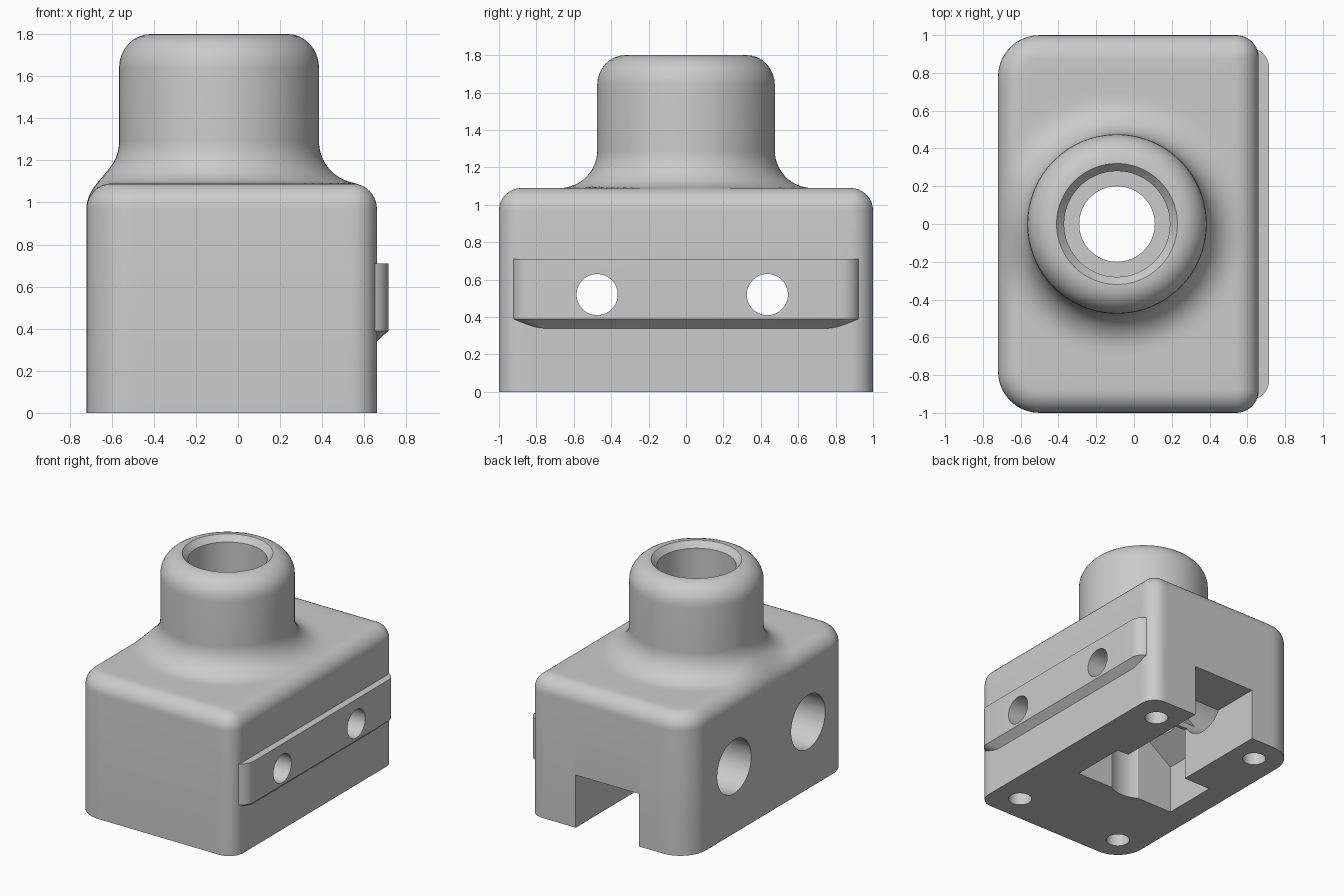
import bpy, bmesh
from math import sin, cos, pi, hypot, atan2, sqrt, radians

if "Cube" in bpy.data.objects:
    bpy.data.objects.remove(bpy.data.objects["Cube"])

AXIS_X = -0.09                      # neck axis
NECK_R, FLARE_R = 0.475, 0.2
TOP, ROUND = 1.09, 0.12

grey = bpy.data.materials.new("light_grey_plastic")
grey.use_nodes = True
grey.diffuse_color = (0.6, 0.6, 0.6, 1)
grey.node_tree.nodes["Principled BSDF"].inputs["Base Color"].default_value = (0.6, 0.6, 0.6, 1)


def loft(name, rings):
    """Skin a stack of equal-length rings and cap both ends."""
    bm = bmesh.new()
    rows = [[bm.verts.new(p) for p in ring] for ring in rings]
    n = len(rows[0])
    for a, b in zip(rows, rows[1:]):
        for i in range(n):
            j = (i + 1) % n
            bm.faces.new((a[i], a[j], b[j], b[i]))
    bm.faces.new(rows[0][::-1])
    bm.faces.new(rows[-1])
    bmesh.ops.recalc_face_normals(bm, faces=bm.faces)
    mesh = bpy.data.meshes.new(name)
    bm.to_mesh(mesh)
    bm.free()
    mesh.materials.append(grey)
    obj = bpy.data.objects.new(name, mesh)
    bpy.context.collection.objects.link(obj)
    return obj


def outline(x0, x1, hy, r_left, r_right, inset=0.0, arc=10, edge=32):
    """Rounded rectangle with evenly divided straight sides."""
    corners = [(x1, hy, r_right, 0), (x0, hy, r_left, 1),
               (x0, -hy, r_left, 2), (x1, -hy, r_right, 3)]
    arcs = []
    for x, y, r, q in corners:
        sx = 1 if x == x1 else -1
        sy = 1 if y > 0 else -1
        cx, cy = x - sx * max(r, inset + 0.005), y - sy * max(r, inset + 0.005)
        rr = max(r - inset, 0.005)
        arcs.append([(cx + rr * cos((q + k / arc) * pi / 2),
                      cy + rr * sin((q + k / arc) * pi / 2)) for k in range(arc + 1)])
    pts = []
    for i, a in enumerate(arcs):
        (ax, ay), (bx, by) = a[-1], arcs[(i + 1) % 4][0]
        pts += a + [(ax + (bx - ax) * k / edge, ay + (by - ay) * k / edge)
                    for k in range(1, edge)]
    return pts


def flare(x, y):
    """Height of the fillet between the top and the neck."""
    gap = NECK_R + FLARE_R - hypot(x - AXIS_X, y)
    return 0 if gap <= 0 else FLARE_R - sqrt(max(0, FLARE_R ** 2 - gap ** 2))


def lathe(name, profile, x, y, segments=64):
    return loft(name, [[(x + r * cos(2 * pi * i / segments), y + r * sin(2 * pi * i / segments), z)
                        for i in range(segments)] for r, z in profile])


def rod(name, x0, x1, y, z, r, segments=48):
    """Cylinder along x."""
    return loft(name, [[(x, y + r * cos(2 * pi * i / segments), z + r * sin(2 * pi * i / segments))
                        for i in range(segments)] for x in (x0, x1)])


def combine(target, other, operation):
    other.hide_render = True
    mod = target.modifiers.new(other.name, 'BOOLEAN')
    mod.operation, mod.object, mod.solver = operation, other, 'EXACT'
    bpy.context.view_layer.objects.active = target
    bpy.ops.object.modifier_apply(modifier=mod.name)
    bpy.data.objects.remove(other)


# Body: walls, rounded top edge, flared shoulder and neck in one skin
def body_outline(inset=0.0):
    return outline(-0.72, 0.66, 1.0, 0.22, 0.12, inset)


rings = [[(x, y, 0) for x, y in body_outline()]]
for k in range(9):
    a = k / 8 * pi / 2
    rings.append([(x, y, TOP - ROUND + ROUND * sin(a) + flare(x, y))
                  for x, y in body_outline(ROUND * (1 - cos(a)))])
rim = body_outline(ROUND)
angles = [atan2(y, x - AXIS_X) for x, y in rim]
for k in range(1, 19):
    t = 1 - (1 - k / 18) ** 2.5
    ring = []
    for (x, y), a in zip(rim, angles):
        px = x + t * (AXIS_X + NECK_R * cos(a) - x)
        py = y + t * (NECK_R * sin(a) - y)
        ring.append((px, py, TOP + flare(px, py)))
    rings.append(ring)
for k in range(9):
    b = k / 8 * pi / 2
    r, z = NECK_R - 0.15 * (1 - cos(b)), 1.64 + 0.16 * sin(b)
    rings.append([(AXIS_X + r * cos(a), r * sin(a), z) for a in angles])
body = loft("housing", rings)

# Side rail with a sloped underside
rail = loft("side_rail", [[(x, y, z) for x, y in outline(0.3, x1, hy, 0.02, 0.1, edge=2)]
                          for x1, hy, z in ((0.655, 0.85, 0.335), (0.715, 0.93, 0.39),
                                            (0.715, 0.93, 0.71))])
combine(body, rail, 'UNION')

# Stepped vertical bore
combine(body, lathe("bore", [(0.25, -0.1), (0.25, 0.56), (0.2, 0.56), (0.2, 0.95), (0.28, 0.95),
                             (0.28, 1.755), (0.338, 1.82)], AXIS_X, 0), 'DIFFERENCE')

# Cross bolt holes with wide counterbores
for y in (-0.475, 0.435):
    combine(body, rod("bolt_hole", -0.9, 0.9, y, 0.52, 0.11), 'DIFFERENCE')
    combine(body, rod("counterbore", -0.9, 0.2, y, 0.52, 0.21), 'DIFFERENCE')

# Pocket underneath with a tapered ceiling
pocket = [(-0.53, -0.1), (0.35, -0.1), (0.35, 0.38), (0.11, 0.55), (-0.29, 0.55), (-0.53, 0.38)]
combine(body, loft("pocket", [[(x, y, z) for x, z in pocket] for y in (-0.215, 0.23)]), 'DIFFERENCE')

# Slot from the pocket out through the back
slot = [(-0.295, -0.1), (0.25, -0.1), (0.25, 0.41), (-0.295, 0.41)]
combine(body, loft("slot", [[(x, y, z) for x, z in slot] for y in (0.1, 1.2)]), 'DIFFERENCE')

# Screw holes in the underside
for x in (-0.5, 0.44):
    for y in (-0.78, 0.78):
        combine(body, lathe("screw_hole", [(0.085, -0.1), (0.085, 0.5)], x, y, 32), 'DIFFERENCE')

# Smooth curves, sharp edges
bpy.ops.object.select_all(action='DESELECT')
body.select_set(True)
bpy.context.view_layer.objects.active = body
bpy.ops.object.shade_smooth_by_angle(angle=radians(30))
